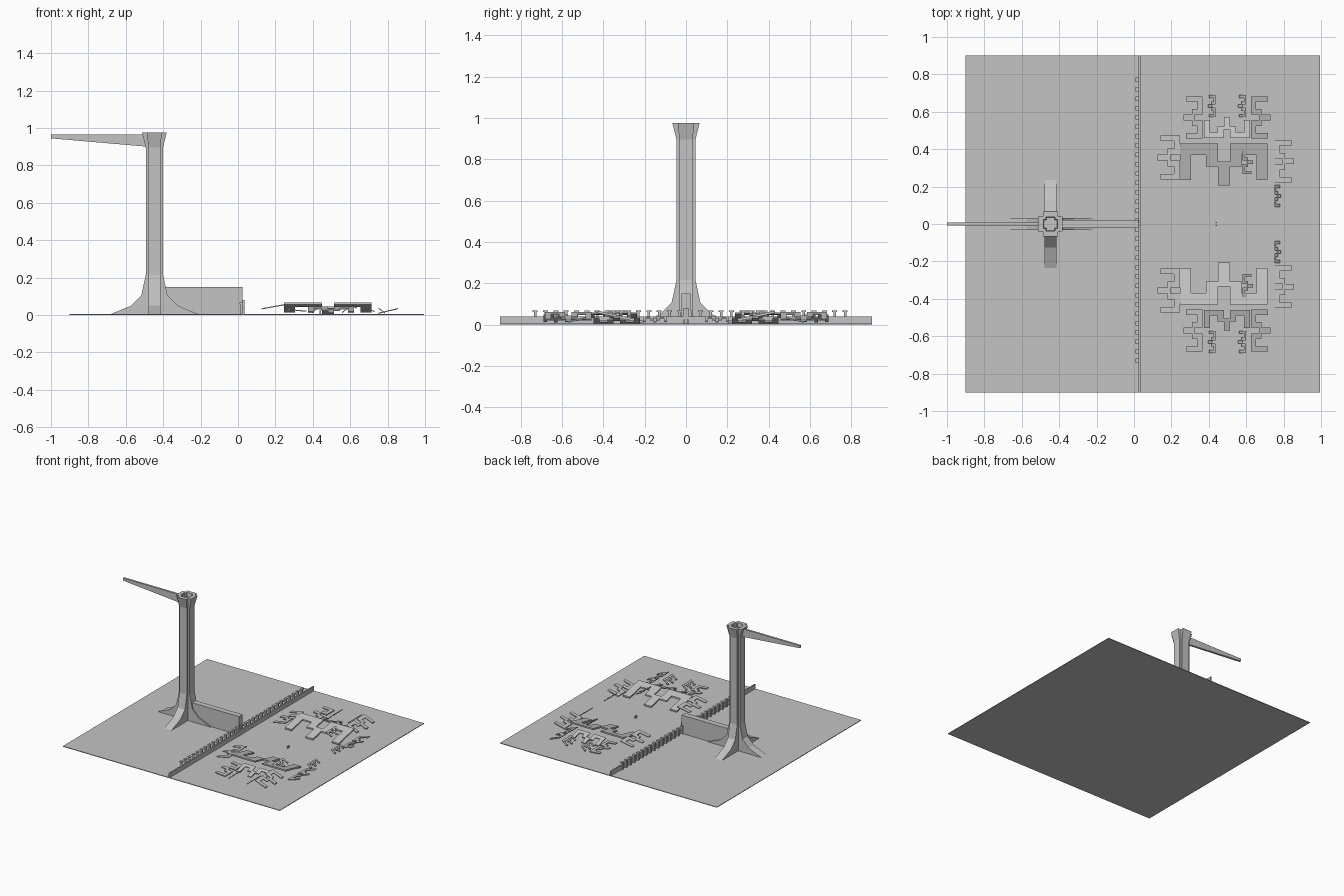
import bpy, bmesh, math
from mathutils import Vector, Matrix

if "Cube" in bpy.data.objects:
    bpy.data.objects.remove(bpy.data.objects["Cube"])

stone = bpy.data.materials.new("pale_grey_stone")
stone.use_nodes = True
grey = (0.55, 0.55, 0.55, 1)
stone.diffuse_color = grey
stone.node_tree.nodes["Principled BSDF"].inputs["Base Color"].default_value = grey


def finish(name, bm):
    bmesh.ops.recalc_face_normals(bm, faces=bm.faces)
    mesh = bpy.data.meshes.new(name)
    bm.to_mesh(mesh)
    bm.free()
    mesh.materials.append(stone)
    ob = bpy.data.objects.new(name, mesh)
    bpy.context.collection.objects.link(ob)
    return ob


def add_box(bm, x0, x1, y0, y1, z0, z1):
    size = Matrix.Diagonal((x1 - x0, y1 - y0, z1 - z0, 1))
    mid = Matrix.Translation(((x0 + x1) / 2, (y0 + y1) / 2, (z0 + z1) / 2))
    bmesh.ops.create_cube(bm, size=1, matrix=mid @ size)


def box(name, *bounds):
    bm = bmesh.new()
    add_box(bm, *bounds)
    return finish(name, bm)


def prism(name, points, offset):
    """Extrude a flat outline by an offset."""
    bm = bmesh.new()
    face = bm.faces.new([bm.verts.new(p) for p in points])
    out = bmesh.ops.extrude_face_region(bm, geom=[face], use_keep_orig=True)
    moved = [v for v in out["geom"] if isinstance(v, bmesh.types.BMVert)]
    bmesh.ops.translate(bm, vec=offset, verts=moved)
    return finish(name, bm)


# Ground and long low wall with its row of capped posts
box("ground", -0.9, 0.995, -0.9, 0.9, 0, 0.005)
box("long_wall", 0.024, 0.034, -0.9, 0.9, 0.005, 0.04)
bm = bmesh.new()
for i in range(31):
    y = -0.73 + i * 0.05
    add_box(bm, 0.012, 0.024, y - 0.006, y + 0.006, 0.005, 0.06)
    add_box(bm, 0.008, 0.028, y - 0.012, y + 0.012, 0.06, 0.068)
finish("wall_posts", bm)

# Tower shaft with a cross plan and a flared, hollowed head
TX = -0.447


def cross(r, a, z):
    quarter = [(r, -a), (r, a), (a, a)]
    ring = []
    for k in range(4):
        turn = Matrix.Rotation(k * math.pi / 2, 2)
        ring += [turn @ Vector(p) for p in quarter]
    return [(TX + p.x, p.y, z) for p in ring]


def loft(name, rings):
    bm = bmesh.new()
    loops = [[bm.verts.new(p) for p in ring] for ring in rings]
    for lower, upper in zip(loops, loops[1:]):
        for i in range(len(lower)):
            j = (i + 1) % len(lower)
            bm.faces.new((lower[i], lower[j], upper[j], upper[i]))
    bm.faces.new(loops[0])
    bm.faces.new(loops[-1])
    return finish(name, bm)


loft("tower_shaft", [cross(0.046, 0.032, 0.005), cross(0.046, 0.032, 0.9)])
loft("tower_head", [cross(0.046, 0.032, 0.895), cross(0.066, 0.04, 0.975),
                    cross(0.038, 0.024, 0.975), cross(0.034, 0.022, 0.945)])

# Four flared feet
foot = [(0.03, 0.005), (0.235, 0.005), (0.125, 0.05), (0.07, 0.105),
        (0.046, 0.215), (0.03, 0.215)]
for k, side in enumerate(("left", "back", "right", "front")):
    turn = Matrix.Rotation(k * math.pi / 2, 3, 'Z')
    pts = [turn @ Vector((r, -0.032, z)) + Vector((TX, 0, 0)) for r, z in foot]
    prism(side + "_foot", pts, turn @ Vector((0, 0.064, 0)))

# Tapered arm at the top and gangway wall at the base
arm = [(-0.48, 0.9), (-0.48, 0.965), (-1, 0.965), (-1, 0.945)]
prism("top_arm", [(x, -0.008, z) for x, z in arm], (0, 0.016, 0))
box("gangway_wall", -0.42, 0.024, -0.022, 0.022, 0.005, 0.15)
box("gangway_end", 0.02, 0.036, -0.012, 0.012, 0.005, 0.08)

# Stepped plate outline: half of it, across the span and toward the tip
half = [(0.032, 0), (0.235, 0), (0.235, 0.195), (0.175, 0.195), (0.175, 0.06),
        (0.095, 0.06), (0.095, 0.123), (0.032, 0.123), (0.032, 0.225)]
outline = [(0.032, 0.095)] + half
outline += [(-u, v) for u, v in reversed(outline)]


def plate(name, x, y, angle, scale, depth, z_edge, z_tip, mirror):
    """Tilted plate whose tip points along angle, in degrees."""
    a = math.radians(angle)
    out, side = Vector((math.cos(a), math.sin(a))), Vector((-math.sin(a), math.cos(a)))
    pts = []
    for u, v in outline:
        t = v / 0.225
        p = Vector((x, y)) + side * u * scale + out * depth * t
        pts.append((p.x, p.y * mirror, z_edge + (z_tip - z_edge) * t))
    prism(name, pts, (0, 0, -0.012 if scale > 0.9 else -0.006))


plates = [
    ("large_plate", 0.48, 0.43, -90, 1, 0.225, 0.068, 0.018),
    ("outer_plate", 0.497, 0.46, 90, 0.52, 0.11, 0.045, 0.014),
    ("inner_side_plate", 0.245, 0.355, 180, 0.5, 0.12, 0.058, 0.036),
    ("far_side_plate", 0.75, 0.335, 0, 0.48, 0.105, 0.012, 0.038),
    ("inner_corner_plate", 0.365, 0.57, 180, 0.48, 0.1, 0.024, 0.032),
    ("far_corner_plate", 0.625, 0.57, 0, 0.48, 0.105, 0.062, 0.022),
    ("small_inner_plate", 0.435, 0.63, 180, 0.25, 0.04, 0.05, 0.015),
    ("small_outer_plate", 0.6, 0.63, 180, 0.25, 0.045, 0.05, 0.015),
    ("small_raised_plate", 0.58, 0.33, 0, 0.27, 0.055, 0.068, 0.04),
    ("small_far_plate", 0.75, 0.15, 0, 0.25, 0.035, 0.04, 0.015),
]
for name, *values in plates:
    for label, mirror in (("back_", 1), ("front_", -1)):
        plate(label + name, *values, mirror)

# Pair of tiny pegs in the clearing
bm = bmesh.new()
for y in (-0.008, 0.008):
    add_box(bm, 0.437, 0.443, y - 0.003, y + 0.003, 0.005, 0.025)
finish("pegs", bm)
